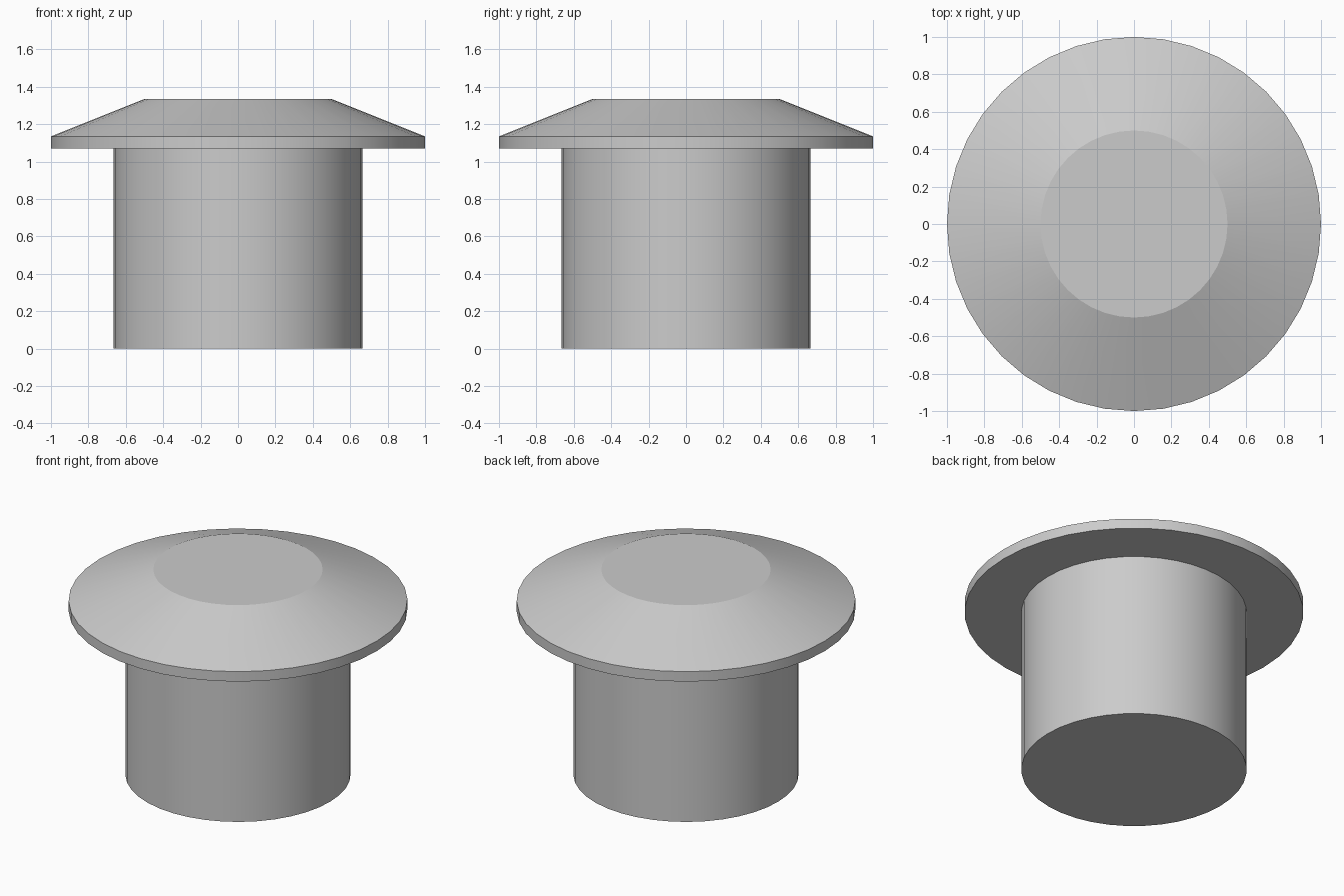
import bpy, bmesh
from math import cos, sin, tau, radians

if "Cube" in bpy.data.objects:
    bpy.data.objects.remove(bpy.data.objects["Cube"])

SIDES = 40

def lathe(name, profile):
    """Closed solid of revolution from (radius, z) points, bottom to top."""
    bm = bmesh.new()
    rings = [[bm.verts.new((r * cos(tau * i / SIDES), r * sin(tau * i / SIDES), z))
              for i in range(SIDES)] for r, z in profile]
    for low, high in zip(rings, rings[1:]):
        for i in range(SIDES):
            j = (i + 1) % SIDES
            bm.faces.new((low[i], low[j], high[j], high[i]))
    bm.faces.new(rings[0][::-1])
    bm.faces.new(rings[-1])
    bmesh.ops.recalc_face_normals(bm, faces=bm.faces)
    mesh = bpy.data.meshes.new(name)
    bm.to_mesh(mesh)
    bm.free()
    obj = bpy.data.objects.new(name, mesh)
    bpy.context.collection.objects.link(obj)
    bpy.ops.object.select_all(action='DESELECT')
    bpy.context.view_layer.objects.active = obj
    obj.select_set(True)
    bpy.ops.object.shade_smooth_by_angle(angle=radians(15))
    return obj

# Round stem, flange underside, flange rim and chamfered cap in one profile
lathe("button_plug", [
    (0.665, 0.0), (0.665, 1.07),
    (1.0, 1.07), (1.0, 1.135),
    (0.5, 1.335),
])
